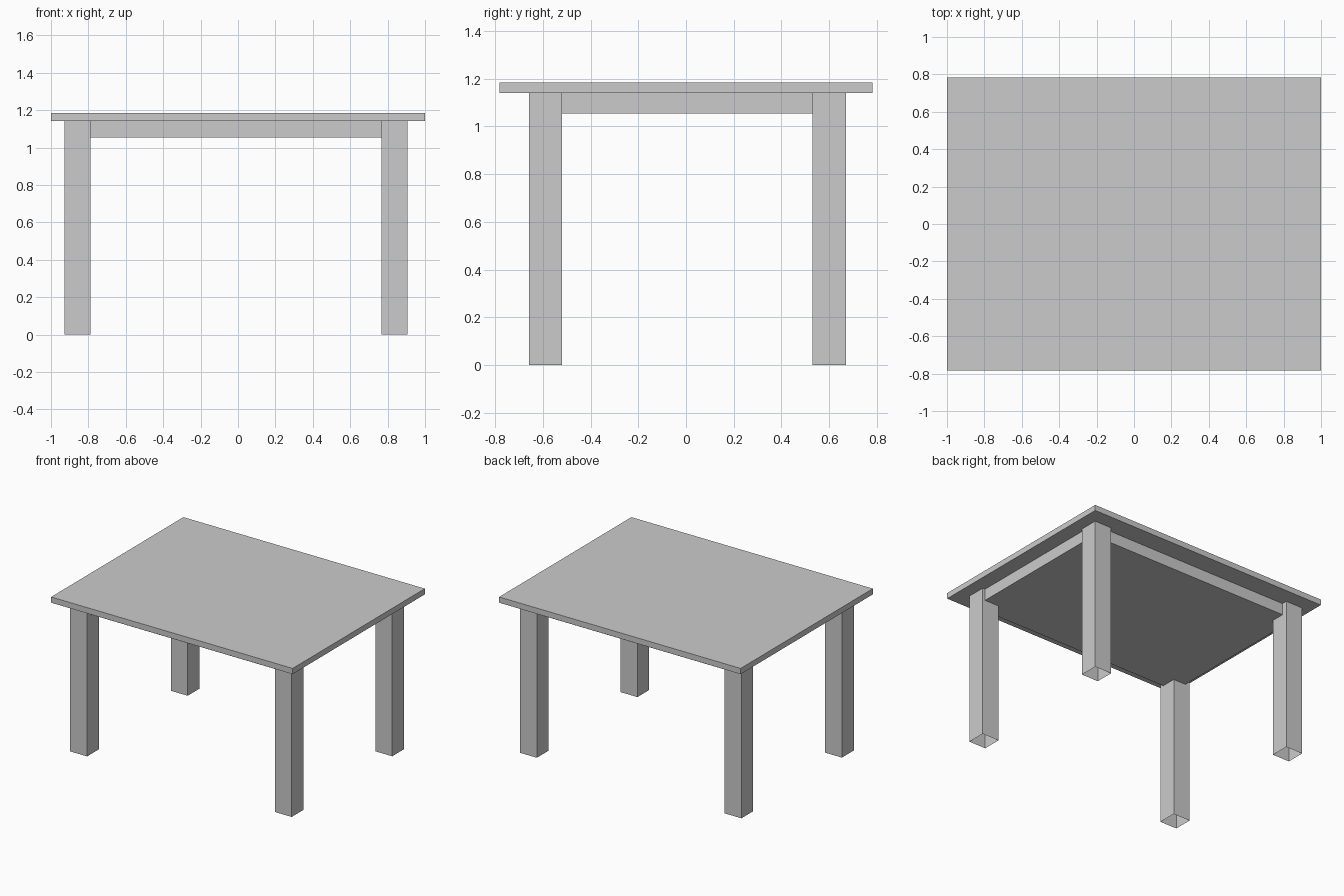
import bpy
import bmesh

if "Cube" in bpy.data.objects:
    bpy.data.objects.remove(bpy.data.objects["Cube"])


def box(name, lo, hi, open_bottom=False):
    """Axis-aligned box between two corners, optionally without its underside."""
    bm = bmesh.new()
    bmesh.ops.create_cube(bm, size=1)
    for v in bm.verts:
        v.co = [l + (c + 0.5) * (h - l) for c, l, h in zip(v.co, lo, hi)]
    if open_bottom:
        bm.normal_update()
        under = [f for f in bm.faces if f.normal.z < -0.5]
        bmesh.ops.delete(bm, geom=under, context='FACES_ONLY')
    mesh = bpy.data.meshes.new(name)
    bm.to_mesh(mesh)
    bm.free()
    obj = bpy.data.objects.new(name, mesh)
    bpy.context.collection.objects.link(obj)
    return obj


TOP_Z, UNDER_Z, APRON_Z = 1.184, 1.141, 1.054

# Table top
box("table_top", (-1, -0.782, UNDER_Z), (1, 0.782, TOP_Z))

# Solid apron block, slightly inset from the outer faces of the legs
box("apron", (-0.89, -0.63, APRON_Z), (0.885, 0.63, UNDER_Z))

# Four square legs, open at the foot
LEG = 0.14
for side, x in (("left", -0.928), ("right", 0.766)):
    for end, y in (("front", -0.659), ("back", 0.53)):
        box(f"{end}_{side}_leg", (x, y, 0), (x + LEG, y + LEG, UNDER_Z),
            open_bottom=True)
